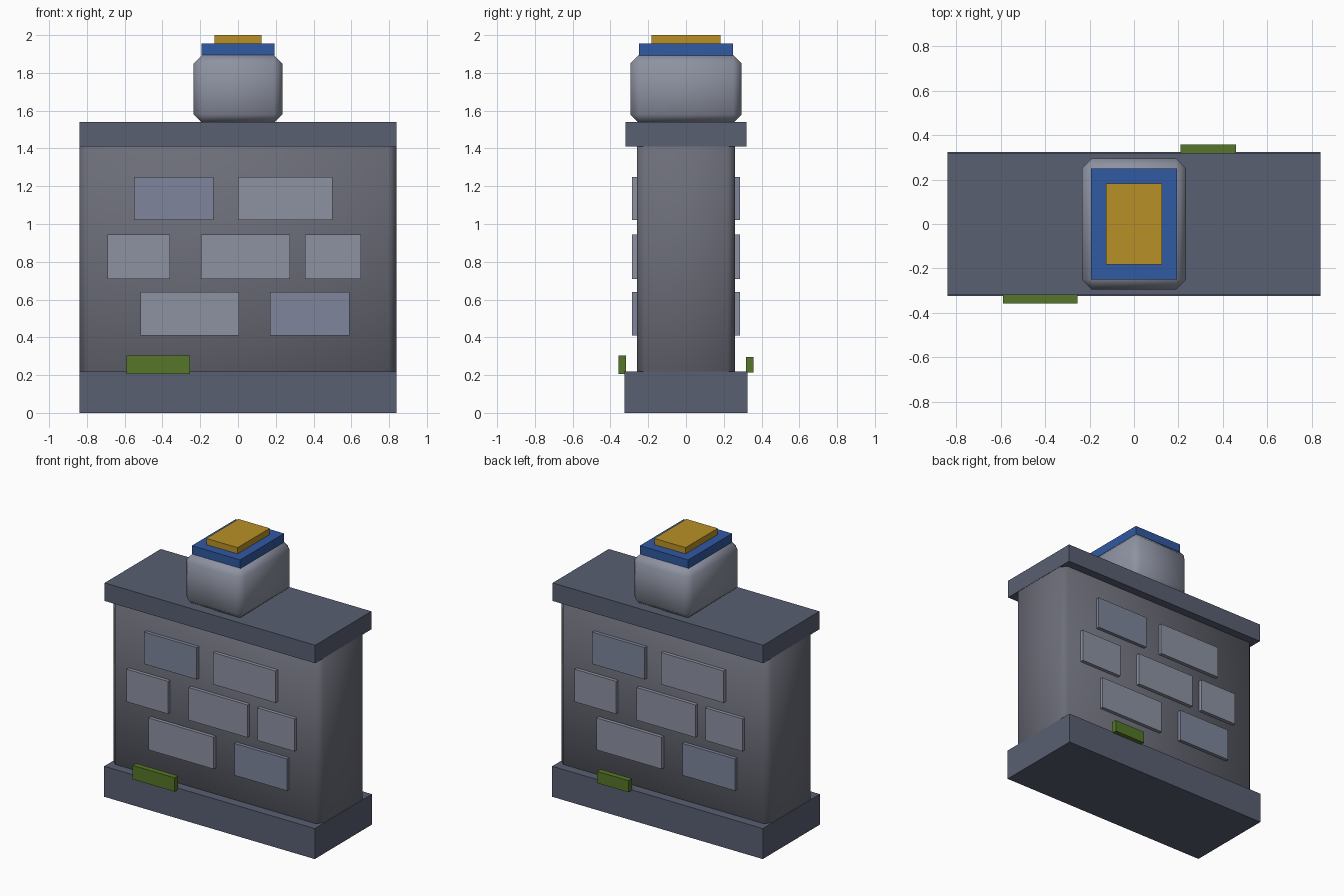
import bpy

if "Cube" in bpy.data.objects:
    bpy.data.objects.remove(bpy.data.objects["Cube"])


def material(name, rgb):
    m = bpy.data.materials.new(name)
    m.diffuse_color = (*rgb, 1)
    m.use_nodes = True
    m.node_tree.nodes["Principled BSDF"].inputs["Base Color"].default_value = m.diffuse_color
    return m


slate = material("slate", (0.10, 0.115, 0.17))
wall_grey = material("wall_grey", (0.15, 0.155, 0.19))
stone = material("stone", (0.27, 0.29, 0.36))
stone_blue = material("stone_blue", (0.21, 0.24, 0.33))
blue = material("blue", (0.03, 0.10, 0.36))
gold = material("gold", (0.48, 0.28, 0.02))
moss = material("moss", (0.09, 0.18, 0.02))


def box(name, x, y, z, mat, bevel=0):
    """Box from (min, max) ranges, with an optional soft chamfer."""
    ranges = (x, y, z)
    bpy.ops.mesh.primitive_cube_add(size=1, location=[(a + b) / 2 for a, b in ranges])
    ob = bpy.context.object
    ob.name = name
    ob.scale = [b - a for a, b in ranges]
    bpy.ops.object.transform_apply(location=False, rotation=False, scale=True)
    ob.data.materials.append(mat)
    if bevel:
        mod = ob.modifiers.new("chamfer", 'BEVEL')
        mod.width = bevel
        mod.segments = 1
        bpy.ops.object.shade_smooth()
    return ob


# Plinth, wall and coping
box("plinth", (-0.84, 0.84), (-0.325, 0.325), (0, 0.22), slate)
box("wall", (-0.838, 0.838), (-0.26, 0.26), (0.18, 1.45), wall_grey, 0.04)
box("coping", (-0.84, 0.84), (-0.32, 0.32), (1.41, 1.54), slate)

# Raised stones: (x min, x max, z min, z max, material), same layout seen from each face
stones = [
    (-0.55, -0.13, 1.02, 1.25, stone_blue), (0.0, 0.50, 1.02, 1.25, stone),
    (-0.69, -0.36, 0.71, 0.945, stone), (-0.195, 0.275, 0.71, 0.945, stone),
    (0.355, 0.65, 0.71, 0.945, stone),
    (-0.515, 0.005, 0.41, 0.64, stone), (0.17, 0.59, 0.41, 0.64, stone_blue),
]
for i, (x0, x1, z0, z1, mat) in enumerate(stones):
    box(f"front_stone_{i}", (x0, x1), (-0.285, -0.24), (z0, z1), mat)
    box(f"back_stone_{i}", (-x1, -x0), (0.24, 0.285), (z0, z1), mat)

# Moss patches on the plinth edge
box("front_moss", (-0.59, -0.255), (-0.357, -0.317), (0.205, 0.305), moss)
box("back_moss", (0.21, 0.46), (0.317, 0.357), (0.213, 0.297), moss)

# Finial block with coloured plates
box("finial_block", (-0.235, 0.235), (-0.295, 0.295), (1.535, 1.895), stone, 0.045)
box("blue_plate", (-0.193, 0.193), (-0.25, 0.25), (1.89, 1.955), blue)
box("gold_plate", (-0.125, 0.125), (-0.183, 0.183), (1.95, 2.0), gold)
